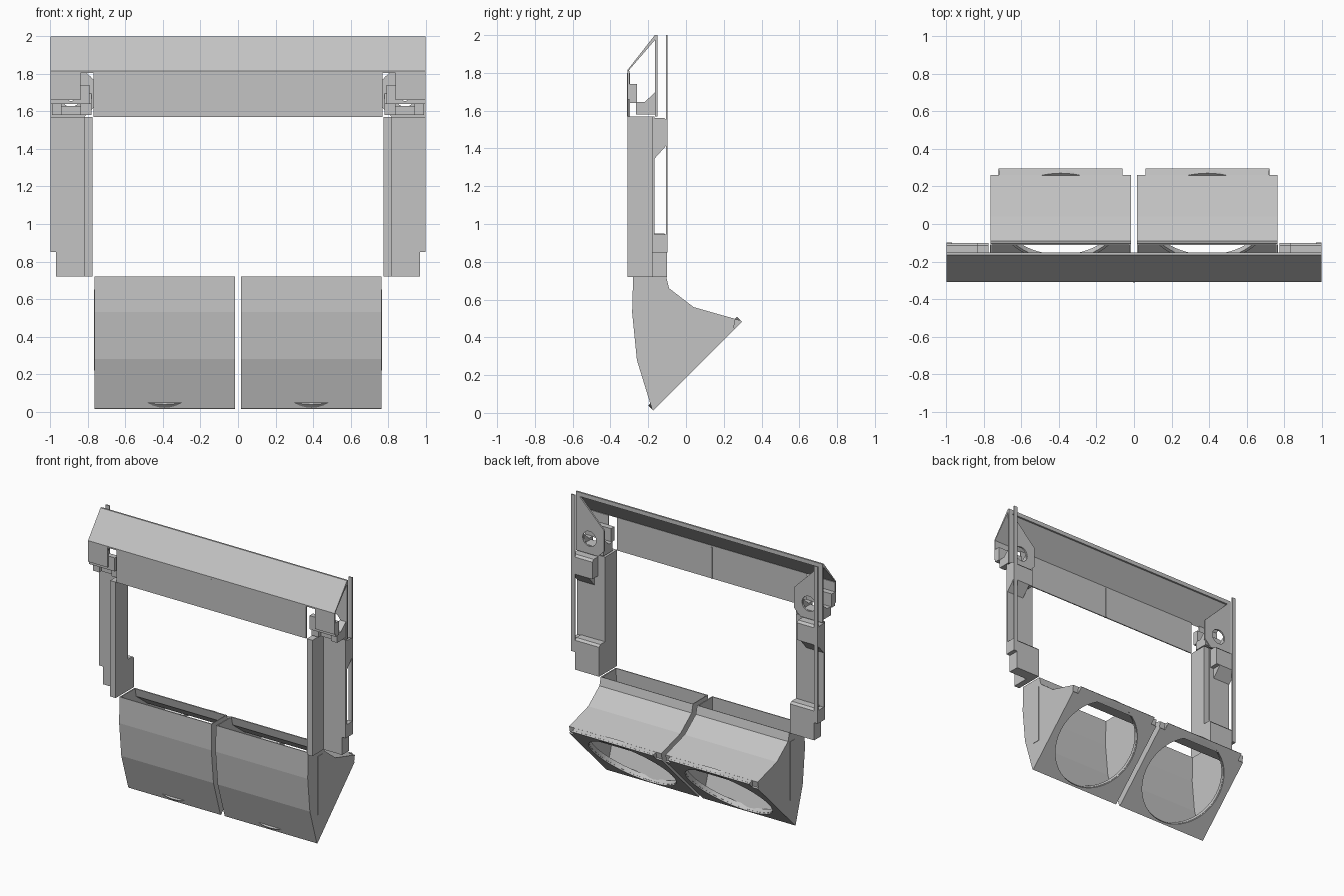
import bpy, bmesh, math
from mathutils import Vector

cube = bpy.data.objects.get("Cube")
if cube:
    bpy.data.objects.remove(cube, do_unlink=True)

grey = bpy.data.materials.new("mid_grey")
grey.use_nodes = True
colour = (0.55, 0.55, 0.55, 1)
grey.diffuse_color = colour
grey.node_tree.nodes["Principled BSDF"].inputs["Base Color"].default_value = colour


def finish(name, bm, mirror=True):
    """Turn a bmesh into an object, mirrored across x if wanted."""
    mesh = bpy.data.meshes.new(name)
    bm.to_mesh(mesh)
    bm.free()
    mesh.materials.append(grey)
    ob = bpy.data.objects.new(name, mesh)
    bpy.context.collection.objects.link(ob)
    if mirror:
        ob.modifiers.new("mirror", "MIRROR").use_mirror_merge = False
    return ob


def prism(name, outline, x0, x1, mirror=True, open_edges=(), wall=0):
    """Extrude a (y, z) outline along x; open_edges leaves sides out for a shell."""
    bm = bmesh.new()
    a = [bm.verts.new((x0, y, z)) for y, z in outline]
    b = [bm.verts.new((x1, y, z)) for y, z in outline]
    n = len(outline)
    bm.faces.new(a)
    bm.faces.new(b[::-1])
    sides = [bm.faces.new((a[i], b[i], b[(i + 1) % n], a[(i + 1) % n])) for i in range(n)]
    bmesh.ops.recalc_face_normals(bm, faces=bm.faces[:])
    bmesh.ops.delete(bm, geom=[sides[i] for i in open_edges], context="FACES_ONLY")
    ob = finish(name, bm, mirror)
    if wall:
        shell = ob.modifiers.new("wall", "SOLIDIFY")
        shell.thickness = wall
        shell.offset = -1
        ob.modifiers.move(len(ob.modifiers) - 1, 0)
    return ob


def box(name, x, y, z, mirror=True):
    return prism(name, [(y[0], z[0]), (y[1], z[0]), (y[1], z[1]), (y[0], z[1])], x[0], x[1], mirror)


def reach(outline, d):
    """Distance from the origin to the outline along direction d."""
    best = 0
    for p, q in zip(outline, outline[1:] + outline[:1]):
        p, e = Vector(p), Vector(q) - Vector(p)
        den = d.cross(e)
        if abs(den) > 1e-9:
            t, s = p.cross(e) / den, p.cross(d) / den
            if t > 0 and -1e-6 <= s <= 1 + 1e-6:
                best = max(best, t)
    return best


def holed_plate(name, outline, radius, origin, u, v, depth, steps=64):
    """Flat plate around a round hole; outline is relative to the hole centre."""
    o, u, v = Vector(origin), Vector(u).normalized(), Vector(v).normalized()
    normal = u.cross(v)
    angles = {round(math.tau * i / steps - math.pi, 5) for i in range(steps)}
    angles |= {round(math.atan2(q, p), 5) for p, q in outline}
    bm = bmesh.new()
    rows = []
    for t in sorted(angles):
        d = Vector((math.cos(t), math.sin(t)))
        r = reach(outline, d)
        row = [(r, 0), (radius, 0), (radius, depth), (r, depth)]
        rows.append([bm.verts.new(o + (u * d.x + v * d.y) * k + normal * h) for k, h in row])
    for a, b in zip(rows, rows[1:] + rows[:1]):
        for j in range(4):
            k = (j + 1) % 4
            bm.faces.new((a[j], a[k], b[k], b[j]))
    bmesh.ops.recalc_face_normals(bm, faces=bm.faces[:])
    return finish(name, bm)


# Sloped visor, its top rim, and the front panel hanging below it
box("visor_rim", (-1, 1), (-.165, -.152), (1.97, 2), False)
prism("visor", [(-.165, 2), (-.31, 1.815), (-.31, 1.805), (-.155, 1.985)], -1, 1, False)
box("front_panel", (-.77, .77), (-.31, -.302), (1.57, 1.812), False)
box("panel_seam", (-.004, .004), (-.313, -.297), (1.57, 1.8), False)

# Corner plates with round holes
hx, hz = .89, 1.68
corner = [(1, 2), (.77, 1.77), (.77, 1.62), (.82, 1.57), (1, 1.57)]
holed_plate("corner_plate", [(x - hx, z - hz) for x, z in corner], .055,
            (hx, -.152, hz), (1, 0, 0), (0, 0, 1), .012, 32)

# Hooked bars with a small screw hole, and their brackets
bar = [(.79, 1.64), (1, 1.64), (1, 1.74), (.79, 1.74)]
holed_plate("hook_bar", [(x - hx, z - hz) for x, z in bar], .025,
            (hx, -.26, hz), (1, 0, 0), (0, 0, 1), .04, 32)
box("hook_lip", (.84, 1), (-.31, -.3), (1.66, 1.81))
for x0, x1 in ((.78, .84), (.94, .99)):
    prism("hook_bracket", [(-.265, 1.58), (-.265, 1.645), (-.22, 1.645), (-.16, 1.7), (-.16, 1.58)], x0, x1)
box("bracket_shelf", (.84, .94), (-.24, -.16), (1.58, 1.63))

# Side posts
box("post_wall", (.775, .82), (-.31, -.17), (.72, 1.57))
box("post_panel", (.82, 1), (-.18, -.168), (.94, 1.57))
box("back_flange", (.97, 1), (-.106, -.098), (.85, 2))
prism("post_block", [(-.172, 1.42), (-.172, 1.56), (-.115, 1.56), (-.1, 1.545), (-.1, 1.42)], .83, 1)
prism("block_wedge", [(-.172, 1.34), (-.172, 1.42), (-.1, 1.42)], .86, 1)
prism("post_foot", [(-.18, .72), (-.18, .95), (-.115, .95), (-.1, .935), (-.1, .72)], .775, .97)
box("foot_ear", (.97, 1), (-.18, -.1), (.85, .945))

# Hollow ducts: open at the top and along the slope
duct = [(-.28, .72), (-.285, .53), (-.26, .28), (-.18, .02), (.253, .453),
        (.262, .497), (.04, .56), (-.09, .66), (-.105, .72)]
prism("duct_shell", duct, .017, .765, open_edges=(3, 8), wall=.01)
prism("duct_top_lip", [(.255, .498), (.29, .49), (.29, .478), (.255, .446)], .06, .72)
box("duct_side_strip", (.762, .768), (-.17, -.112), (.22, .65))

# Sloped outlet plate with a raised ring
centre, slope = (.391, .055, .255), (0, -1, -1)
w, h = .374, .332
plate = [(w, h), (-w, h), (-w, -.28), (-.33, -.28), (-.33, -h), (.33, -h), (.33, -.28), (w, -.28)]
holed_plate("outlet_plate", plate, .318, centre, (-1, 0, 0), slope, -.01)
circle = [(h * math.cos(math.tau * i / 64), h * math.sin(math.tau * i / 64)) for i in range(64)]
ring = holed_plate("outlet_ring", circle, .316, centre, (1, 0, 0), slope, -.027)
ring.location = (0, 0, 0)
